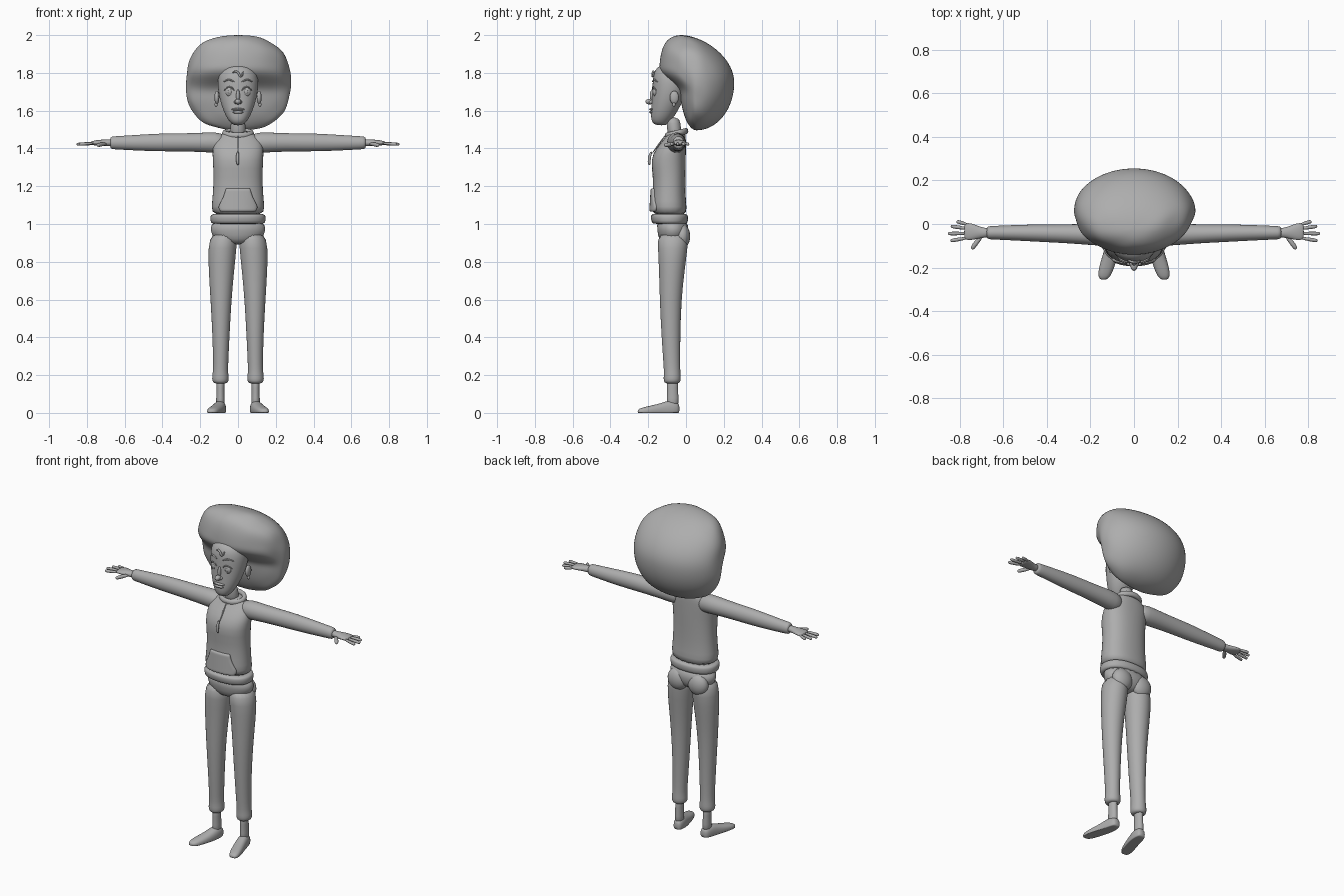
import bpy, bmesh, math
from mathutils import Vector, noise

cube = bpy.data.objects.get("Cube")
if cube:
    bpy.data.objects.remove(cube, do_unlink=True)

grey = bpy.data.materials.new("plain grey")
grey.use_nodes = True
GREY = (0.42, 0.42, 0.42, 1)
grey.diffuse_color = GREY
grey.node_tree.nodes["Principled BSDF"].inputs["Base Color"].default_value = GREY

X, Y, Z = Vector((1, 0, 0)), Vector((0, 1, 0)), Vector((0, 0, 1))


def finish(name, bm, mirror=False, subdivide=1, thickness=0):
    """Turn a bmesh into a smooth grey object."""
    bmesh.ops.recalc_face_normals(bm, faces=bm.faces)
    for f in bm.faces:
        f.smooth = True
    mesh = bpy.data.meshes.new(name)
    bm.to_mesh(mesh)
    bm.free()
    mesh.materials.append(grey)
    obj = bpy.data.objects.new(name, mesh)
    bpy.context.scene.collection.objects.link(obj)
    if thickness:
        obj.modifiers.new("Thickness", "SOLIDIFY").thickness = thickness
    if mirror:
        obj.modifiers.new("Mirror", "MIRROR").use_clip = False
        obj.modifiers["Mirror"].use_mirror_merge = False
    if subdivide:
        obj.modifiers.new("Smooth", "SUBSURF").levels = subdivide
        obj.modifiers["Smooth"].render_levels = subdivide
    return obj


def sweep(name, stations, axis=None, ref=X, sides=20, power=2.0, mirror=False):
    """Skin rings (x, y, z, radius along ref, radius across) into a body."""
    bm = bmesh.new()
    centres = [Vector(s[:3]) for s in stations]
    rings = []
    for i, s in enumerate(stations):
        t = axis or (centres[min(i + 1, len(centres) - 1)] - centres[max(i - 1, 0)]).normalized()
        a = (ref - t * ref.dot(t)).normalized()
        b = t.cross(a)
        ring = []
        for k in range(sides):
            ang = math.tau * k / sides
            c, d = math.cos(ang), math.sin(ang)
            c = math.copysign(abs(c) ** (2 / power), c)
            d = math.copysign(abs(d) ** (2 / power), d)
            p = centres[i] + a * c * s[3] + b * d * s[4]
            p.z = max(p.z, 0)
            ring.append(bm.verts.new(p))
        rings.append(ring)
    for r0, r1 in zip(rings, rings[1:]):
        for k in range(sides):
            n = (k + 1) % sides
            bm.faces.new((r0[k], r0[n], r1[n], r1[k]))
    bm.faces.new(rings[0])
    bm.faces.new(rings[-1])
    return finish(name, bm, mirror)


def tube(name, points, radius, mirror=False, ref=Y):
    """Thin cord with tapered ends."""
    last = len(points) - 1
    rings = [(*p, *[radius * (0.6 if i in (0, last) else 1)] * 2) for i, p in enumerate(points)]
    return sweep(name, rings, ref=ref, sides=8, mirror=mirror)


def ball(name, centre, size, mirror=False):
    bm = bmesh.new()
    bmesh.ops.create_uvsphere(bm, u_segments=20, v_segments=12, radius=1)
    for v in bm.verts:
        v.co = Vector(centre) + v.co * Vector(size)
    return finish(name, bm, mirror, subdivide=0)


# Trousers, ankles and shoes
sweep("trouser_legs", [
    (.072, -.068, .96, .068, .083), (.083, -.07, .88, .077, .08), (.088, -.075, .75, .068, .068),
    (.09, -.082, .6, .056, .058), (.09, -.08, .4, .045, .05), (.092, -.075, .25, .04, .044),
    (.093, -.073, .21, .041, .044), (.093, -.073, .18, .046, .047), (.093, -.073, .16, .04, .042),
    (.093, -.073, .155, .025, .03)], axis=Z, mirror=True)
sweep("hips", [
    (0, -.07, .89, .06, .05), (0, -.07, .92, .125, .075), (0, -.068, .96, .152, .085),
    (0, -.075, 1.03, .143, .085)], axis=Z)
ball("buttocks", (.068, -.02, .935), (.064, .042, .065), mirror=True)
sweep("ankles", [
    (.093, -.072, .03, .026, .034), (.093, -.07, .08, .022, .031), (.093, -.072, .13, .021, .029),
    (.093, -.072, .19, .024, .032)], axis=Z, mirror=True)
sweep("shoes", [
    (.09, -.034, .02, .015, .02), (.091, -.045, .02, .028, .038), (.096, -.09, .018, .034, .05),
    (.105, -.13, .014, .035, .038), (.12, -.18, .01, .036, .03), (.133, -.225, .008, .033, .022),
    (.138, -.248, .006, .024, .016), (.14, -.256, .006, .01, .008)],
    axis=-Y, power=2.4, mirror=True)

# Hooded top
sweep("hoodie_body", [
    (0, -.085, 1.04, .138, .09), (0, -.09, 1.09, .142, .094), (0, -.09, 1.15, .135, .088),
    (0, -.088, 1.25, .13, .086), (0, -.095, 1.34, .135, .095), (0, -.08, 1.4, .138, .08),
    (0, -.06, 1.445, .125, .06), (0, -.05, 1.475, .09, .048), (0, -.05, 1.495, .055, .04)],
    axis=Z, power=2.3)
sweep("hem_band", [
    (0, -.085, 1.0, .136, .085), (0, -.086, 1.005, .145, .095), (0, -.087, 1.03, .149, .101),
    (0, -.088, 1.05, .146, .099), (0, -.088, 1.055, .13, .085)], axis=Z, power=2.3)
sweep("sleeves", [
    (.06, -.052, 1.425, .045, .05), (.12, -.05, 1.432, .053, .056), (.2, -.048, 1.432, .049, .051),
    (.3, -.045, 1.432, .044, .048), (.42, -.042, 1.432, .041, .048), (.55, -.04, 1.43, .036, .041),
    (.65, -.04, 1.43, .031, .035), (.67, -.04, 1.43, .031, .034), (.678, -.04, 1.43, .02, .022)],
    axis=X, ref=Y, mirror=True)

# Collar around the neck
bm = bmesh.new()
loop = []
for k in range(28):
    a = math.tau * k / 28
    centre = Vector((.072 * math.cos(a), -.05 + .05 * math.sin(a), 1.48 + .012 * math.sin(a)))
    out = Vector((math.cos(a), math.sin(a), 0))
    loop.append([bm.verts.new(centre + out * .014 * math.cos(b) + Z * .018 * math.sin(b))
                 for b in (math.tau * j / 8 for j in range(8))])
for k in range(28):
    r0, r1 = loop[k], loop[(k + 1) % 28]
    for j in range(8):
        bm.faces.new((r0[j], r1[j], r1[(j + 1) % 8], r0[(j + 1) % 8]))
finish("collar", bm)

# Front pouch that follows the curve of the body
bm = bmesh.new()
rows, cols = 8, 10
grid = []
for i in range(rows + 1):
    t = i / rows
    half = .068 + .042 * min(1, t * 1.3) ** 1.5 - .012 * max(0, t - .85) / .15
    line = []
    for j in range(cols + 1):
        x = half * (2 * j / cols - 1)
        y = -.092 - .103 * (1 - (abs(x) / .145) ** 2.3) ** (1 / 2.3)
        line.append(bm.verts.new((x, y + .008 * (1 - t), 1.19 - .125 * t)))
    grid.append(line)
for i in range(rows):
    for j in range(cols):
        bm.faces.new((grid[i][j], grid[i + 1][j], grid[i + 1][j + 1], grid[i][j + 1]))
finish("front_pouch", bm, thickness=.022)
tube("zip_line", [(0, -.105, 1.475), (0, -.145, 1.42), (0, -.182, 1.37)], .005)
tube("zip_pull", [(0, -.182, 1.385), (-.003, -.193, 1.36), (-.003, -.196, 1.33), (0, -.193, 1.31)], .009)

# Hands
sweep("palms", [
    (.66, -.04, 1.43, .022, .02), (.69, -.04, 1.43, .022, .018), (.72, -.038, 1.43, .031, .017),
    (.75, -.035, 1.43, .04, .014), (.772, -.034, 1.428, .039, .011), (.78, -.034, 1.428, .03, .007)],
    axis=X, ref=Y, mirror=True)
FINGERS = {"little": (-.004, .815, .012), "ring": (-.022, .842, -.01),
           "middle": (-.043, .855, -.044), "index": (-.063, .843, -.077)}
for label, (base, tip_x, tip_y) in FINGERS.items():
    root, tip = Vector((.76, base, 1.428)), Vector((tip_x, tip_y, 1.422))
    tube(label + "_fingers", [root, root.lerp(tip, .5), root.lerp(tip, .92), tip], .0095, mirror=True)
tube("thumbs", [(.695, -.05, 1.425), (.72, -.08, 1.422), (.738, -.104, 1.418), (.745, -.117, 1.417)],
     .012, mirror=True, ref=Z)

# Neck, head and ears
sweep("neck", [
    (0, -.055, 1.45, .046, .04), (0, -.063, 1.5, .039, .036), (0, -.07, 1.57, .04, .04)], axis=Z)
sweep("head", [
    (0, -.13, 1.522, .022, .028), (0, -.137, 1.538, .043, .045), (0, -.123, 1.57, .065, .064),
    (0, -.108, 1.62, .086, .076), (0, -.09, 1.68, .103, .09), (0, -.08, 1.74, .11, .098),
    (0, -.08, 1.79, .106, .096), (0, -.08, 1.83, .082, .077), (0, -.08, 1.85, .035, .035)],
    axis=Z, power=2.1)
ball("ears", (.112, -.062, 1.67), (.013, .024, .035), mirror=True)
ball("ear_studs", (.116, -.064, 1.632), (.008, .008, .012), mirror=True)

# Face
ball("nose_tip", (0, -.193, 1.648), (.016, .022, .015))
ball("nose_bridge", (0, -.178, 1.678), (.01, .013, .034))
ball("nostrils", (.013, -.184, 1.645), (.009, .012, .009), mirror=True)
ball("upper_lip", (0, -.182, 1.607), (.036, .013, .007))
ball("lower_lip", (0, -.182, 1.592), (.029, .013, .008))
ball("eyes", (.044, -.163, 1.7), (.023, .013, .025), mirror=True)
ball("pupils", (.044, -.174, 1.7), (.009, .004, .012), mirror=True)
tube("eyelids", [(.018, -.174, 1.704), (.03, -.178, 1.722), (.044, -.178, 1.729),
                 (.06, -.169, 1.722), (.074, -.155, 1.705)], .004, mirror=True)
tube("eyebrows", [(.018, -.177, 1.75), (.035, -.174, 1.762), (.055, -.166, 1.766),
                  (.08, -.148, 1.75)], .005, mirror=True)
tube("forehead_curl", [(-.03, -.165, 1.80), (-.012, -.174, 1.812), (.004, -.176, 1.80),
                       (.012, -.177, 1.775), (.022, -.175, 1.785), (.028, -.168, 1.808)], .007)

# Large rounded hair, deep above the face and set back below it
bm = bmesh.new()
bmesh.ops.create_uvsphere(bm, u_segments=48, v_segments=32, radius=1)
for v in bm.verts:
    u, d, w = v.co
    s = min(1, max(0, (w + .2) / .5))
    s = s * s * (3 - 2 * s)
    depth = .2 if d > 0 else .09 + .11 * s
    full = 1 + .28 * (u * w) ** 2
    lump = noise.noise(Vector((u, d, w)) * 2.6 + Vector((3, 1, 7)))
    full += .05 * lump * max(0, min(1, .6 - d)) * min(1, abs(u) * 2)
    v.co = (.28 * u * full, .056 + depth * d - .08 * max(w, 0) ** 2, 1.748 + .252 * w * full)
finish("hair", bm)
